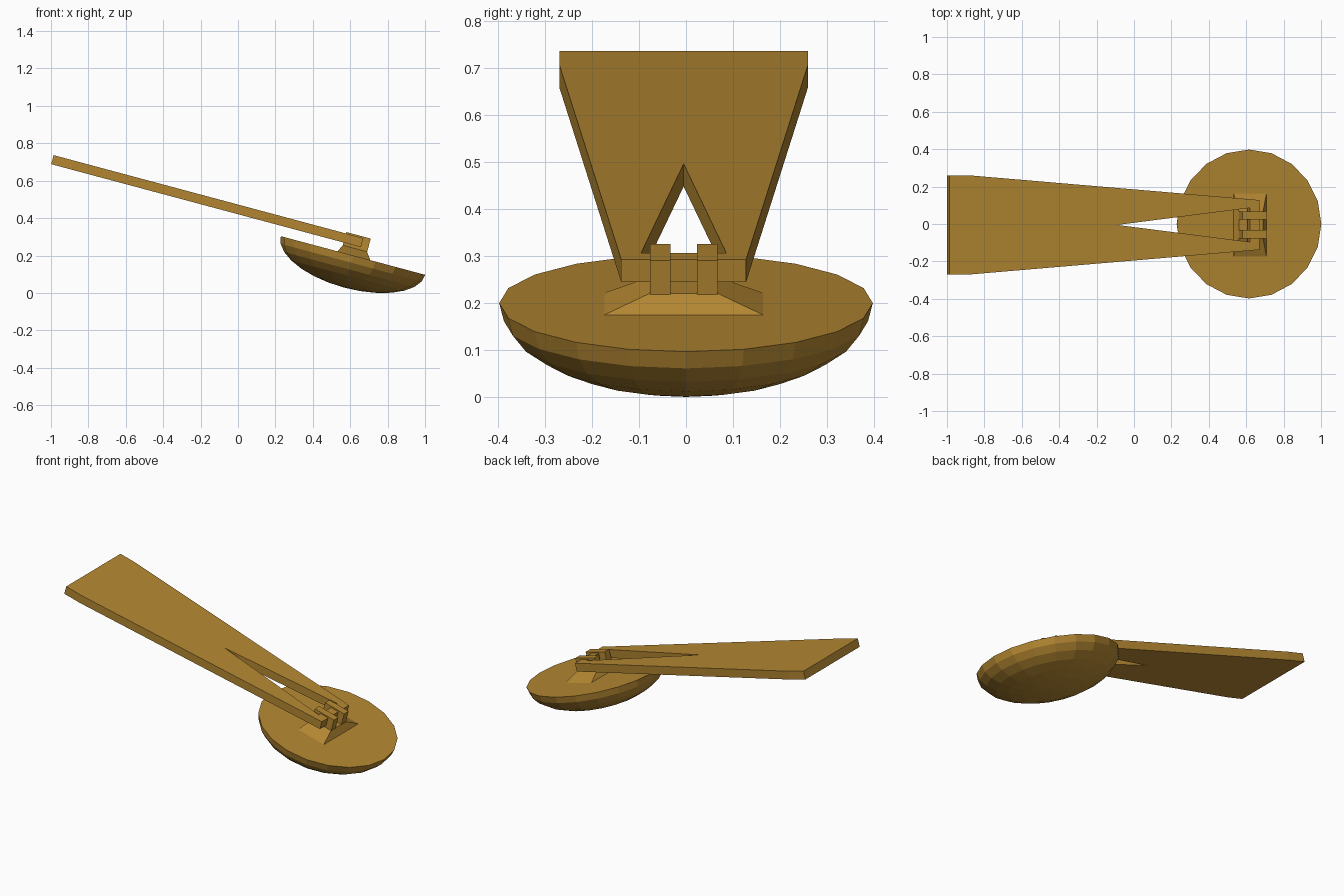
import bpy, bmesh, math
from mathutils import Matrix

if "Cube" in bpy.data.objects:
    bpy.data.objects.remove(bpy.data.objects["Cube"])

# Shared tilted frame: origin at the centre of the dish rim
TILT = Matrix.Translation((0.615, 0, 0.2)) @ Matrix.Rotation(math.radians(15), 4, 'Y')
YOFF = -0.005

brass = bpy.data.materials.new("ochre_brown")
brass.diffuse_color = (0.46, 0.245, 0.032, 1)
brass.use_nodes = True
brass.node_tree.nodes["Principled BSDF"].inputs["Base Color"].default_value = brass.diffuse_color


def finish(name, bm):
    bmesh.ops.recalc_face_normals(bm, faces=bm.faces[:])
    mesh = bpy.data.meshes.new(name)
    bm.to_mesh(mesh)
    bm.free()
    mesh.materials.append(brass)
    obj = bpy.data.objects.new(name, mesh)
    bpy.context.collection.objects.link(obj)
    obj.matrix_world = TILT
    return obj


def frustum(name, bottom, top):
    """Block between two rectangles, each given as x0, x1, y0, y1, z."""
    bm = bmesh.new()
    rings = []
    for x0, x1, y0, y1, z in (bottom, top):
        rings.append([bm.verts.new(p) for p in
                      ((x0, y0, z), (x1, y0, z), (x1, y1, z), (x0, y1, z))])
    a, b = rings
    bm.faces.new(a)
    bm.faces.new(b)
    for i in range(4):
        j = (i + 1) % 4
        bm.faces.new((a[i], a[j], b[j], b[i]))
    return finish(name, bm)


# Shallow rounded dish with a flat top
bm = bmesh.new()
bmesh.ops.create_uvsphere(bm, u_segments=20, v_segments=14, radius=1)
bmesh.ops.delete(bm, geom=[v for v in bm.verts if v.co.z > 0.001], context='VERTS')
bmesh.ops.holes_fill(bm, edges=[e for e in bm.edges if e.is_boundary], sides=0)
bmesh.ops.scale(bm, vec=(0.4, 0.398, 0.178), verts=bm.verts[:])
finish("dish", bm)

# Tapered paddle arm with a triangular opening, as two mirrored halves
half = [(-1.685, 0), (-1.685, 0.265), (-1.575, 0.265), (0.029, 0.133),
        (0.029, 0), (-0.023, 0), (-0.023, 0.091), (-0.758, 0)]
bm = bmesh.new()
for side in (1, -1):
    bm.faces.new([bm.verts.new((x, side * y + YOFF, 0.079)) for x, y in half])
bmesh.ops.remove_doubles(bm, verts=bm.verts[:], dist=0.0005)
arm = finish("paddle_arm", bm)
solid = arm.modifiers.new("thickness", 'SOLIDIFY')
solid.thickness = 0.05
solid.offset = 0

# Sloped hinge base on the dish
frustum("hinge_base", (-0.088, 0.1, YOFF - 0.181, YOFF + 0.181, -0.005),
        (-0.067, 0.067, YOFF - 0.073, YOFF + 0.073, 0.039))

# Two lugs gripping the crossbar of the arm
for side, label in ((-1, "front"), (1, "back")):
    y = YOFF + side * 0.05
    rect = (-0.067, 0.068, y - 0.022, y + 0.022)
    frustum(label + "_hinge_lug", rect + (0.03,), rect + (0.112,))
